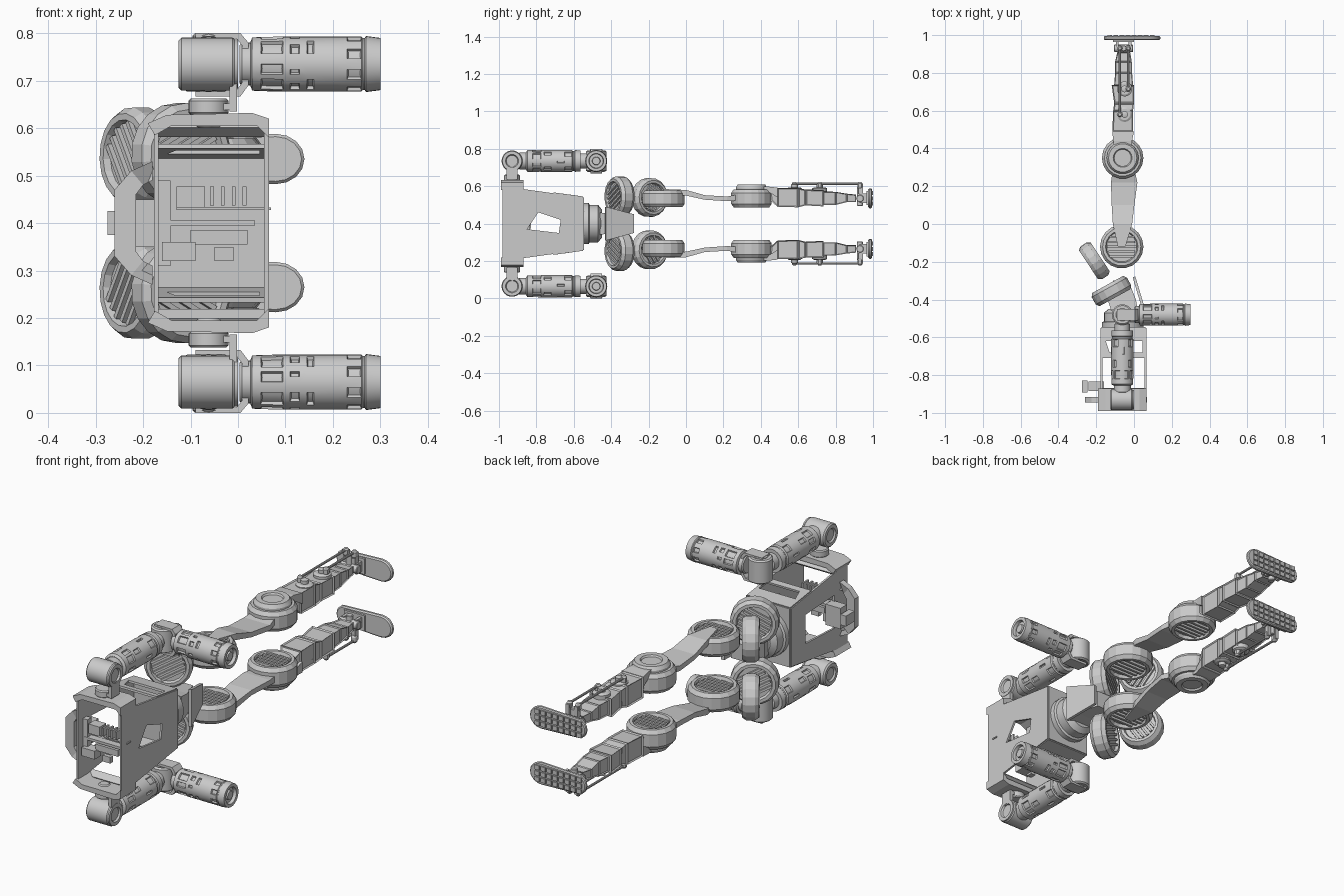
import bpy, bmesh, math
from mathutils import Vector, Matrix

if "Cube" in bpy.data.objects:
    bpy.data.objects.remove(bpy.data.objects["Cube"])

# Mirror plane halfway up: left and right limbs are reflections in z
plane = bpy.data.objects.new("mirror_plane", None)
plane.location = (0, 0, 0.4)
plane.hide_render = True
bpy.context.collection.objects.link(plane)
X, Y, Z = (1, 0, 0), (0, 1, 0), (0, 0, 1)


def finish(name, bm, side=False, smooth=None, solid=0):
    bmesh.ops.recalc_face_normals(bm, faces=bm.faces[:])
    me = bpy.data.meshes.new(name)
    bm.to_mesh(me)
    bm.free()
    ob = bpy.data.objects.new(name, me)
    bpy.context.collection.objects.link(ob)
    if smooth:
        for p in me.polygons:
            p.use_smooth = True
        me.set_sharp_from_angle(angle=math.radians(smooth))
    if solid:
        m = ob.modifiers.new("thickness", 'SOLIDIFY')
        m.thickness, m.offset = solid, 0
    if side:
        m = ob.modifiers.new("mirror", 'MIRROR')
        m.use_axis = (False, False, True)
        m.mirror_object = plane
        m.use_mirror_merge = False
    return ob


def frame(origin, axis):
    q = Vector(Z).rotation_difference(Vector(axis).normalized())
    return Matrix.Translation(origin) @ q.to_matrix().to_4x4()


def skin(bm, rings):
    """Join closed rings with quads and cap both ends."""
    rows = [[bm.verts.new(p) for p in r] for r in rings]
    n = len(rows[0])
    grid = [[bm.faces.new((a[j], a[(j + 1) % n], b[(j + 1) % n], b[j])) for j in range(n)]
            for a, b in zip(rows, rows[1:])]
    bm.faces.new(rows[0][::-1])
    bm.faces.new(rows[-1])
    bmesh.ops.recalc_face_normals(bm, faces=bm.faces[:])
    return grid


def lathe(name, origin, axis, profile, seg=24, side=True, smooth=30, recess=()):
    """Profile is (radius, height); recess is (ring, first segment, count), sunk four times round."""
    bm, m = bmesh.new(), frame(origin, axis)
    grid = skin(bm, [[m @ Vector((r * math.cos(2 * math.pi * j / seg), r * math.sin(2 * math.pi * j / seg), h))
                      for j in range(seg)] for r, h in profile])
    for ring, first, count in recess:
        for k in range(4):
            faces = [grid[ring][(k * seg // 4 + first + c) % seg] for c in range(count)]
            bmesh.ops.inset_region(bm, faces=faces, thickness=0.003, depth=-0.007)
    return finish(name, bm, side, smooth)


def cyl(name, origin, axis, r, length, seg=24, b=0.005, side=True):
    h = length / 2
    return lathe(name, origin, axis, [(r - b, -h), (r, b - h), (r, h - b), (r - b, h)], seg, side)


def boxes(name, items, side=True, m=Matrix()):
    bm = bmesh.new()
    for c, s in items:
        bmesh.ops.create_cube(bm, size=1, matrix=m @ Matrix.Translation(c) @ Matrix.Diagonal((*s, 1)))
    return finish(name, bm, side)


def loft(name, sections, side=True, inset=0):
    """Sections along y: (y, x0, x1, z0, z1), with optional sunk panels."""
    bm = bmesh.new()
    grid = skin(bm, [[(a, y, c), (b, y, c), (b, y, d), (a, y, d)] for y, a, b, c, d in sections])
    if inset:
        bmesh.ops.inset_individual(bm, faces=[f for row in grid for f in row], thickness=inset, depth=-inset * 0.7)
    return finish(name, bm, side)


def plate(name, outer, inner=None, t=0.01, side=False):
    bm = bmesh.new()
    o = [bm.verts.new(p) for p in outer]
    if inner:
        i = [bm.verts.new(p) for p in inner]
        n = len(o)
        for j in range(n):
            k = (j + 1) % n
            bm.faces.new((o[j], o[k], i[k], i[j]))
    else:
        bm.faces.new(o)
    return finish(name, bm, side, solid=t)


# Torso: chest and back plates with windows, open sides, closed at the waist
trap = [(-.98, .60), (-.55, .54), (-.55, .26), (-.98, .20)]
plate("chest_plate", [(.06, y, z) for y, z in trap],
      [(.06, y, z) for y, z in [(-.79, .46), (-.67, .42), (-.68, .35), (-.85, .37)]])
plate("back_plate", [(-.172, y, z) for y, z in trap],
      [(-.172, y, z) for y, z in [(-.88, .48), (-.66, .47), (-.66, .33), (-.88, .32)]])
plate("waist_plate", [(-.172, -.55, .26), (.06, -.55, .26), (.06, -.55, .54), (-.172, -.55, .54)])
plate("torso_side", [(-.172, -.55, .54), (.06, -.55, .54), (.06, -.71, .562), (-.172, -.71, .562)],
      [(-.15, -.62, .55), (.045, -.62, .55), (.045, -.68, .558), (-.13, -.68, .558)], side=True)
bm = bmesh.new()
skin(bm, [[(x, y, z) for x, z in [(-.175, .585), (-.19, .61), (-.15, .628), (.03, .632), (.065, .62),
                                  (.065, .58), (.04, .605), (-.14, .605)]] for y in (-.99, -.87)])
finish("shoulder_plate", bm, True)
plate("shoulder_web", [(-.172, -.87, .585), (.06, -.87, .585), (.06, -.9, .605), (-.172, -.9, .605)], side=True)
# Rear collar bracket
plate("collar_bracket", [(-.18, -.93, .53), (-.225, -.93, .51), (-.26, -.93, .47), (-.26, -.93, .33),
                         (-.225, -.93, .29), (-.18, -.93, .27)],
      [(-.18, -.93, .49), (-.2, -.93, .48), (-.215, -.93, .46), (-.215, -.93, .34),
       (-.2, -.93, .32), (-.18, -.93, .31)], t=.03)
boxes("back_module", [((-.20, -.86, .40), (.08, .05, .1)), ((-.26, -.86, .40), (.03, .065, .05))], False)
# Electronics in the open neck
chips = [((-.10, -.93, .455), (.06, .05, .045)), ((-.06, -.93, .40), (.19, .035, .012)),
         ((-.04, -.93, .37), (.12, .03, .03)), ((-.125, -.94, .34), (.07, .05, .04)),
         ((-.03, -.95, .335), (.04, .02, .03)), ((-.03, -.93, .43), (.2, .03, .006)),
         ((-.155, -.93, .4), (.025, .03, .18))]
chips += [((-.055 + .023 * i, -.93, .457), (.008, .045, .04)) for i in range(4)]
boxes("electronics", chips, False)

# Waist drum and pelvis
lathe("waist_drum", (-.06, -.5, .4), Y, [(.11, -.05), (.11, -.02), (.10, -.015), (.10, .03), (.075, .05)], 20, False)
plate("pelvis_front", [(.045, -.43, .31), (.0, -.28, .35), (.0, -.28, .45), (.045, -.43, .49)], t=.015)
loft("pelvis_block", [(-.46, -.12, .02, .34, .46), (-.40, -.14, .01, .35, .45), (-.30, -.11, -.03, .36, .44)], False)


# Hip and knee drums: faceted, with ribbed sunken caps
def drum(name, origin, axis, r, t):
    h = t / 2
    lathe(name, origin, axis, [(r * .7, .015 - h), (r * .75, -h), (r * .88, -h), (r, .018 - h), (r, h - .018),
                               (r * .88, h), (r * .75, h), (r * .7, h - .015)], 18, smooth=None)
    boxes(name + "_ribs", [((0, d * r * .22, 0), (r * (1.36 - .12 * abs(d)), r * .1, t - .008))
                           for d in range(-2, 3)], m=frame(origin, axis))


drum("hip_yaw_drum", (-.12, -.355, .545), (-.48, .87, 0), .108, .08)
drum("hip_roll_drum", (-.21, -.195, .54), (.83, .55, 0), .104, .075)
drum("hip_pitch_drum", (-.065, -.12, .533), Z, .115, .09)
drum("knee_drum", (-.06, .35, .535), Z, .11, .095)
lathe("knee_cap", (-.06, .35, .58), Z, [(.085, -.01), (.085, .012), (.075, .028), (.05, .028), (.045, .02)], 18)

# Legs
loft("thigh", [(-.12, -.085, -.045, .56, .585), (0, -.112, -.01, .55, .58), (.1, -.118, .002, .528, .552),
               (.22, -.122, .018, .52, .545), (.30, -.11, .0, .525, .56)])
loft("knee_arm", [(.37, -.10, -.01, .57, .595), (.44, -.11, -.01, .57, .598), (.49, -.115, .0, .54, .592)])
loft("upper_shin", [(.45, -.09, -.02, .525, .575), (.49, -.115, -.005, .49, .59), (.60, -.11, -.005, .487, .59),
                    (.64, -.105, 0, .497, .582), (.735, -.118, .0, .492, .58)], inset=.008)
loft("lower_shin", [(.735, -.105, -.005, .50, .572), (.80, -.10, -.01, .50, .57), (.86, -.10, -.012, .515, .56),
                    (.91, -.088, -.02, .515, .555)], inset=.006)
for i, y in enumerate((.58, .715)):
    lathe(f"shin_motor_{i}", (-.05, y, .58), Z, [(.04, -.015), (.04, .008), (.03, .014), (.018, .014), (.018, .03),
                                                (.01, .033)], 16)
    x = (-.075, -.03)[i]
    cyl(f"ankle_rod_{i}", (x, (y + .93) / 2, .613), Y, .006, .93 - y, 10, .002)
    for j, yy in enumerate((y, .93)):
        lathe(f"rod_joint_{i}_{j}", (x, yy, .605), Z, [(.008, -.02), (.014, -.01), (.014, .01), (.008, .018)], 12)
    cyl(f"crank_{i}", ((x - .05) / 2, y, .605), X, .008, abs(x + .05) + .015, 8, .002)
    boxes(f"heel_link_{i}", [((x, .935, .585), (.018, .024, .055))])
cyl("ankle_axle", (-.055, .93, .535), X, .02, .1, 16, .003)
cyl("ankle_cross", (-.055, .93, .545), Z, .016, .10, 16, .003)
boxes("ankle_clevis", [((-.055 + s * .034, .952, .535), (.014, .05, .05)) for s in (-1, 1)]
      + [((-.055, .97, .537), (.11, .012, .075))])

# Feet: rounded plates with tread blocks on the sole
def foot_outline(k):
    heel = [(-.12 - (.04 - k) * math.sin(a), (.045 - k) * math.cos(a)) for a in [math.pi * i / 8 for i in range(9)]]
    toe = [(.08 + (.06 - k) * math.sin(a), -(.053 - k) * math.cos(a)) for a in [math.pi * i / 8 for i in range(9)]]
    return heel + toe


bm = bmesh.new()
skin(bm, [[(x, y, .535 + z) for x, z in foot_outline(k)] for y, k in
          ((.974, .014), (.974, .006), (.98, 0), (.99, 0), (.994, .005))])
finish("foot", bm, True, 35)
boxes("foot_tread", [((-.128 + .032 * i, .995, .535 + .028 * j), (.025, .01, .021))
                     for i in range(8) for j in (-1, 0, 1)])

# Arms: shoulder barrel, upper arm, elbow and forward-pointing forearm
ax, az = -.062, .735
cyl("shoulder_socket", (ax, -.93, .645), Z, .042, .035, 20)
cyl("shoulder_pin", (ax, -.93, .625), Z, .026, .05, 16)
lathe("shoulder_barrel", (ax, -.93, az), X, [(.028, -.056), (.034, -.063), (.05, -.063), (.056, -.057), (.056, .05),
                                             (.052, .055), (.052, .062), (.035, .062), (.03, .054)], 32)
boxes("shoulder_link", [((-.01, -.93, .67), (.016, .06, .07)), ((-.045, -.93, .645), (.08, .055, .014))])
cyl("upper_arm_neck", (ax, -.865, az), Y, .045, .06, 28)
lathe("upper_arm", (ax, -.71, az), Y,
      [(.048, -.145), (.058, -.138), (.058, -.11), (.059, -.065), (.059, -.05), (.059, -.01), (.059, .02),
       (.059, .06), (.059, .1), (.054, .105), (.054, .112), (.058, .117), (.056, .145)], 32,
      recess=[(2, 1, 2), (2, 4, 3), (4, 3, 2), (6, 0, 1), (7, 3, 3)])
cyl("elbow_neck", (ax, -.55, az), Y, .04, .05, 28)
lathe("elbow_barrel", (ax, -.48, az), Z, [(.03, -.05), (.045, -.058), (.055, -.052), (.055, .05), (.048, .056),
                                          (.03, .056)], 32)
# Elbow yoke: C-shaped strap around the barrel
bm = bmesh.new()
strap = [(-.09, .065), (.005, .065), (.022, .045), (.022, -.045), (.005, -.068), (-.09, -.068),
         (-.09, -.056), (-.004, -.056), (.008, -.04), (.008, .04), (-.004, .054), (-.09, .054)]
skin(bm, [[(x, y, az + z) for x, z in strap] for y in (-.51, -.45)])
finish("elbow_yoke", bm, True)
cyl("elbow_cap", (ax, -.48, az + .057), Z, .034, .014, 20)
cyl("forearm_neck", (.018, -.48, az), X, .045, .03, 28)
lathe("forearm", (.16, -.48, az), X,
      [(.046, -.134), (.056, -.13), (.057, -.112), (.058, -.065), (.058, -.05), (.058, -.03), (.058, -.015),
       (.058, 0), (.058, .05), (.058, .07), (.058, .1), (.055, .103), (.055, .107), (.059, .11), (.055, .14),
       (.04, .14), (.037, .125), (.022, .125), (.02, .135)], 32,
      recess=[(2, 0, 2), (2, 3, 3), (4, 1, 1), (4, 4, 2), (6, 3, 3), (9, 1, 2), (9, 5, 2)])
